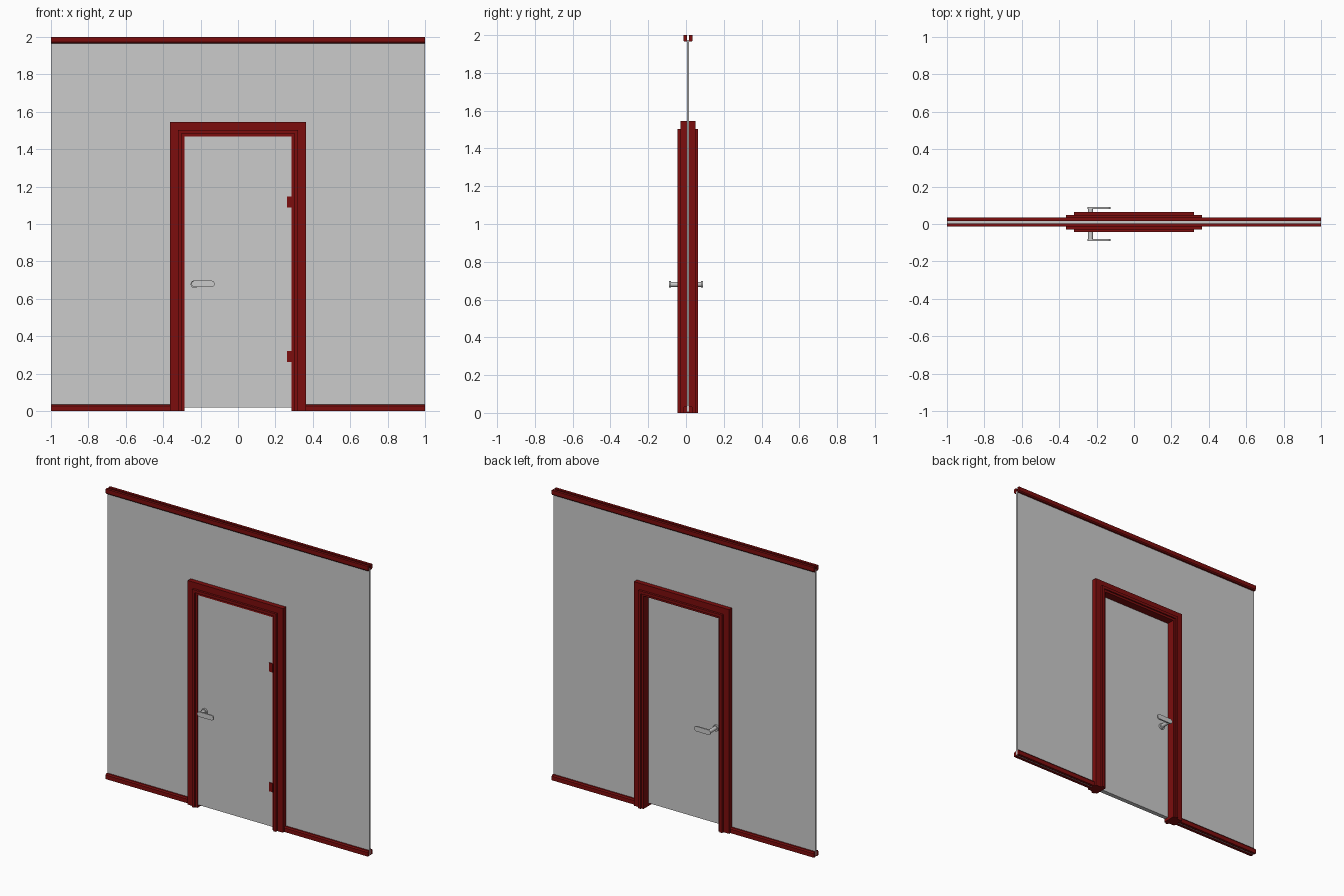
import bpy, bmesh, math
from mathutils import Matrix

if "Cube" in bpy.data.objects:
    bpy.data.objects.remove(bpy.data.objects["Cube"])

red = bpy.data.materials.new("red_paint")
red.diffuse_color = (0.2, 0.004, 0.004, 1)
red.use_nodes = True
red.node_tree.nodes["Principled BSDF"].inputs["Base Color"].default_value = red.diffuse_color
YC = 0.01  # mid-plane of the wall


def finish(name, bm, mat=None):
    bmesh.ops.recalc_face_normals(bm, faces=bm.faces[:])
    me = bpy.data.meshes.new(name)
    bm.to_mesh(me)
    bm.free()
    ob = bpy.data.objects.new(name, me)
    bpy.context.collection.objects.link(ob)
    if mat:
        me.materials.append(mat)
    return ob


def prism(name, pts, vec, mat=None):
    """Extrude a closed 3D outline along a vector."""
    bm = bmesh.new()
    face = bm.faces.new([bm.verts.new(p) for p in pts])
    new = bmesh.ops.extrude_face_region(bm, geom=[face])["geom"]
    bmesh.ops.translate(bm, vec=vec, verts=[v for v in new if isinstance(v, bmesh.types.BMVert)])
    return finish(name, bm, mat)


def box(name, x0, x1, y0, y1, z0, z1, mat=None):
    return prism(name, [(x0, y0, z0), (x1, y0, z0), (x1, y0, z1), (x0, y0, z1)], (0, y1 - y0, 0), mat)


def cylinder_y(name, x, z, r, y0, y1):
    bm = bmesh.new()
    m = Matrix.Translation((x, (y0 + y1) / 2, z)) @ Matrix.Rotation(math.pi / 2, 4, 'X')
    bmesh.ops.create_cone(bm, cap_ends=True, segments=24, radius1=r, radius2=r, depth=y1 - y0, matrix=m)
    return finish(name, bm)


# wall panel with the doorway cut out of its outline
prism("wall", [(-1, 0.004, 0.005), (-0.34, 0.004, 0.005), (-0.34, 0.004, 1.52), (0.34, 0.004, 1.52),
               (0.34, 0.004, 0.005), (1, 0.004, 0.005), (1, 0.004, 1.975), (-1, 0.004, 1.975)], (0, 0.013, 0))

# door frame: stepped profile (distance inside outer edge, half depth), mitred round the doorway
steps = [(0, 0.039), (0.043, 0.039), (0.043, 0.054), (0.062, 0.054), (0.062, 0.045), (0.077, 0.045)]
profile = [(d, YC - h) for d, h in steps] + [(d, YC + h) for d, h in reversed(steps)]
bm = bmesh.new()
rings = []
for sx, top in ((-1, 0), (-1, 1), (1, 1), (1, 0)):
    rings.append([bm.verts.new((sx * (0.363 - d), y, (1.545 - d) * top)) for d, y in profile])
n = len(profile)
for a, b in zip(rings, rings[1:]):
    for i in range(n):
        j = (i + 1) % n
        bm.faces.new((a[i], a[j], b[j], b[i]))
bm.faces.new(rings[0])
bm.faces.new(rings[-1])
finish("door_frame", bm, red)

# skirting and ceiling trims on both sides of the wall, with a chamfered edge
for side, face in (("front", 0.004), ("back", 0.017)):
    s = -1 if side == "front" else 1
    out = face + s * 0.018
    mid = face + s * 0.012

    def trim(name, x0, x1, za, zb, zc):
        prism(name, [(x0, face, za), (x0, out, za), (x0, out, zb), (x0, mid, zc), (x0, face, zc)],
              (x1 - x0, 0, 0), red)

    trim(side + "_skirting_left", -1, -0.36, 0, 0.028, 0.036)
    trim(side + "_skirting_right", 0.36, 1, 0, 0.028, 0.036)
    trim(side + "_ceiling_trim", -1, 1, 2.0, 1.972, 1.965)

# door leaf
box("door_leaf", -0.287, 0.287, -0.03, 0.0, 0.02, 1.47)

# hinges
for name, z in (("lower_hinge", 0.292), ("upper_hinge", 1.117)):
    box(name, 0.262, 0.29, -0.036, -0.028, z - 0.03, z + 0.03, red)

# handles: rose, neck and rounded flat lever on each side
HX, HZ = -0.232, 0.68
for side, s, door_y in (("front", -1, -0.03), ("back", 1, 0.0)):
    def span(a, b):
        return sorted((a, b))
    parts = [cylinder_y(side + "_handle_rose", HX, HZ - 0.002, 0.021, *span(door_y, door_y + s * 0.012)),
             cylinder_y(side + "_handle_neck", HX, HZ, 0.013, *span(door_y, s * 0.084))]
    r, pts = 0.017, []
    for cx, start in ((-0.232, 90), (-0.142, -90)):
        for i in range(13):
            a = math.radians(start + i * 15)
            pts.append((cx + r * math.cos(a), s * 0.08, HZ + r * math.sin(a)))
    parts.append(prism(side + "_handle_lever", pts, (0, s * 0.01, 0)))
    for p in parts:
        bpy.context.view_layer.objects.active = p
        p.select_set(True)
        bpy.ops.object.shade_smooth_by_angle(angle=math.radians(35))
        p.select_set(False)
